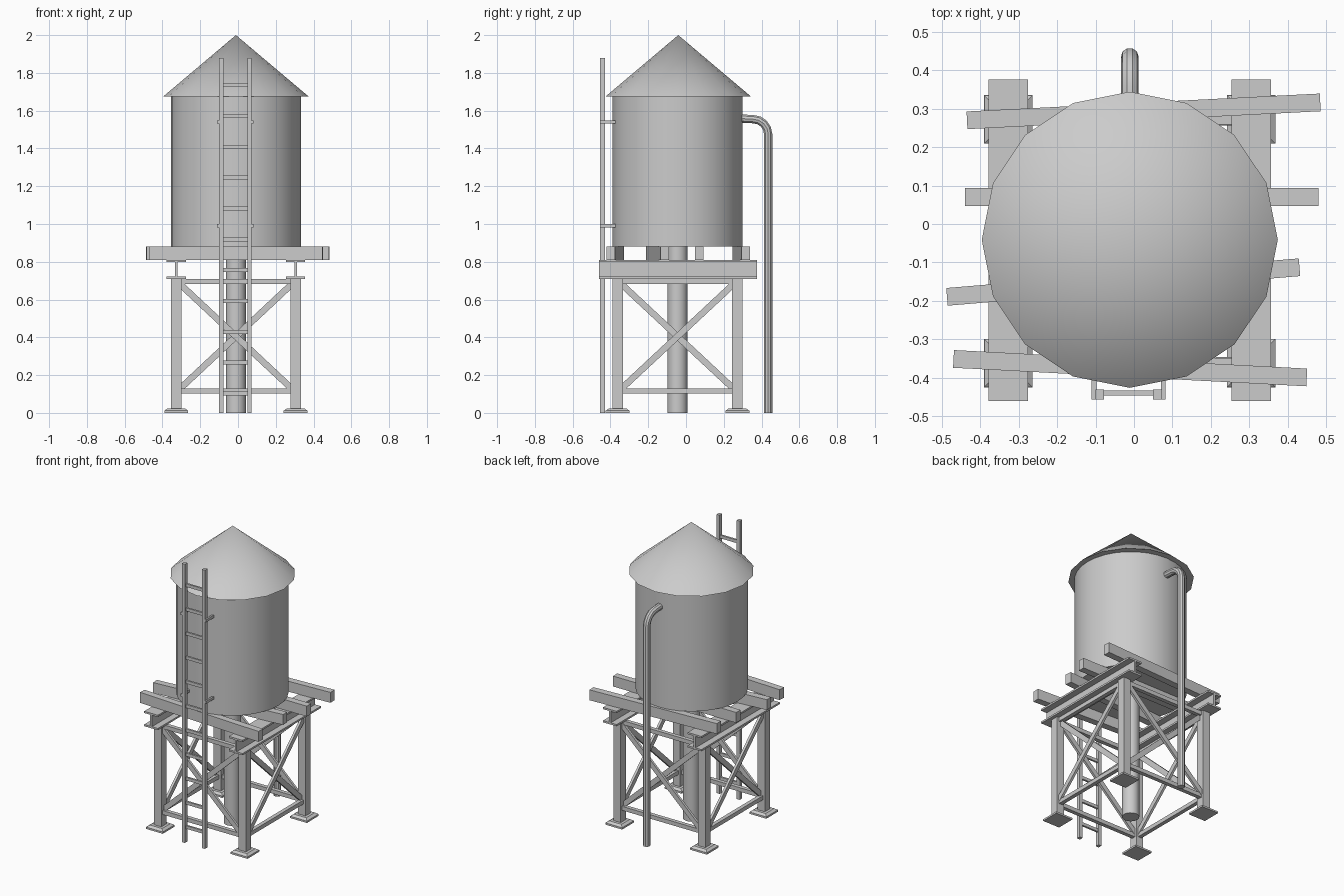
import bpy, math
from mathutils import Vector, Matrix

cube = bpy.data.objects.get("Cube")
if cube:
    bpy.data.objects.remove(cube)

grey = bpy.data.materials.new("plain grey")
grey.use_nodes = True
GREY = (0.6, 0.6, 0.6, 1)
grey.diffuse_color = GREY
grey.node_tree.nodes["Principled BSDF"].inputs["Base Color"].default_value = GREY

CX, CY = -0.011, -0.045      # tower axis
LX, LY = 0.316, 0.317        # leg offsets from the axis
DECK, EAVES = 0.81, 1.675    # underside of planks, underside of roof


def finish(name, smooth=False):
    ob = bpy.context.object
    ob.name = name
    ob.data.materials.append(grey)
    if smooth:
        bpy.ops.object.shade_smooth_by_angle(angle=math.radians(35))
    return ob


def box(name, centre, size):
    bpy.ops.mesh.primitive_cube_add(size=1, location=centre)
    ob = finish(name)
    ob.data.transform(Matrix.Diagonal((*size, 1)))
    return ob


def bar(name, a, b, width, depth, side):
    """Rectangular bar from a to b; depth is measured along side."""
    a, b, side = Vector(a), Vector(b), Vector(side)
    along = (b - a).normalized()
    across = side.cross(along)
    ob = box(name, (a + b) / 2, (width, depth, (b - a).length))
    ob.rotation_euler = Matrix((across, side, along)).transposed().to_euler()
    return ob


def tube(name, radius, low, high, sides, top=None):
    bpy.ops.mesh.primitive_cone_add(
        vertices=sides, radius1=radius, radius2=radius if top is None else top,
        depth=high - low, location=(CX, CY, (low + high) / 2))
    return finish(name, True)


# Tank, roof and central riser
tube("tank", 0.344, 0.88, EAVES, 32)
roof = tube("roof", 0.385, EAVES, 2.0, 16, 0)
roof.location.y = -0.041
tube("riser_pipe", 0.053, 0, 0.88, 16)

# Legs with stepped footings
for sx in (-1, 1):
    for sy in (-1, 1):
        x, y = CX + sx * LX, CY + sy * LY
        box("leg", (x, y, 0.36), (0.055, 0.055, 0.70))
        bpy.ops.mesh.primitive_cone_add(
            vertices=4, radius1=0.0625 * math.sqrt(2), radius2=0.046 * math.sqrt(2),
            depth=0.012, location=(x, y, 0.018), rotation=(0, 0, math.pi / 4))
        finish("footing_top")
        box("footing", (x, y, 0.006), (0.126, 0.126, 0.012))

# Ties and crossed braces on the four sides
for s in (-1, 1):
    for axis in (0, 1):
        def point(t, z, shift=0):
            p = [CX, CY, z]
            p[axis] += t * ((LX, LY)[axis] - 0.022)
            p[1 - axis] += s * (LX, LY)[1 - axis] + shift
            return p
        side = (0, 1, 0) if axis == 0 else (1, 0, 0)
        for z in (0.115, 0.695):
            bar("tie", point(-1, z), point(1, z), 0.027, 0.027, side)
        bar("brace", point(-1, 0.13, 0.008), point(1, 0.68, 0.008), 0.034, 0.016, side)
        bar("brace", point(1, 0.13, -0.008), point(-1, 0.68, -0.008), 0.034, 0.016, side)

# I-beams running front to back
for s in (-1, 1):
    x = CX + s * LX
    for part, z, w, h in (("top_flange", 0.804, 0.102, 0.012),
                          ("web", 0.76, 0.014, 0.09),
                          ("bottom_flange", 0.715, 0.102, 0.012)):
        box("beam_" + part, (x, -0.042, z), (w, 0.836, h))

# Loose deck planks
for x, y, angle in ((0.025, 0.293, 2.9), (0.02, 0.07, 0),
                    (-0.028, -0.151, 4.8), (-0.01, -0.375, -3)):
    plank = box("plank", (x, y, DECK + 0.035), (0.92, 0.046, 0.07))
    plank.rotation_euler.z = math.radians(angle)

# Ladder
MID = -0.014
for s in (-1, 1):
    box("ladder_rail", (MID + s * 0.075, -0.443, 0.94), (0.023, 0.026, 1.88))
    for z in (0.99, 1.54):
        box("ladder_bracket", (MID + s * 0.09, -0.411, z), (0.012, 0.09, 0.018))
for i in range(11):
    box("ladder_rung", (MID, -0.439, 0.103 + i * 0.1632), (0.14, 0.013, 0.021))

# Overflow pipe with a rounded elbow
bend, px, py, pz = 0.08, CX, 0.435, 1.555
path = [(px, py, 0)]
for i in range(5):
    a = i * math.pi / 8
    path.append((px, py - bend + bend * math.cos(a), pz - bend + bend * math.sin(a)))
path.append((px, 0.28, pz + 0.004))
curve = bpy.data.curves.new("overflow_pipe", "CURVE")
curve.dimensions = "3D"
curve.bevel_depth = 0.023
curve.bevel_resolution = 3
curve.use_fill_caps = True
spline = curve.splines.new("POLY")
spline.points.add(len(path) - 1)
for p, co in zip(spline.points, path):
    p.co = (*co, 1)
pipe = bpy.data.objects.new("overflow_pipe", curve)
bpy.context.collection.objects.link(pipe)
bpy.ops.object.select_all(action="DESELECT")
pipe.select_set(True)
bpy.context.view_layer.objects.active = pipe
bpy.ops.object.convert(target="MESH")
finish("overflow_pipe", True)
